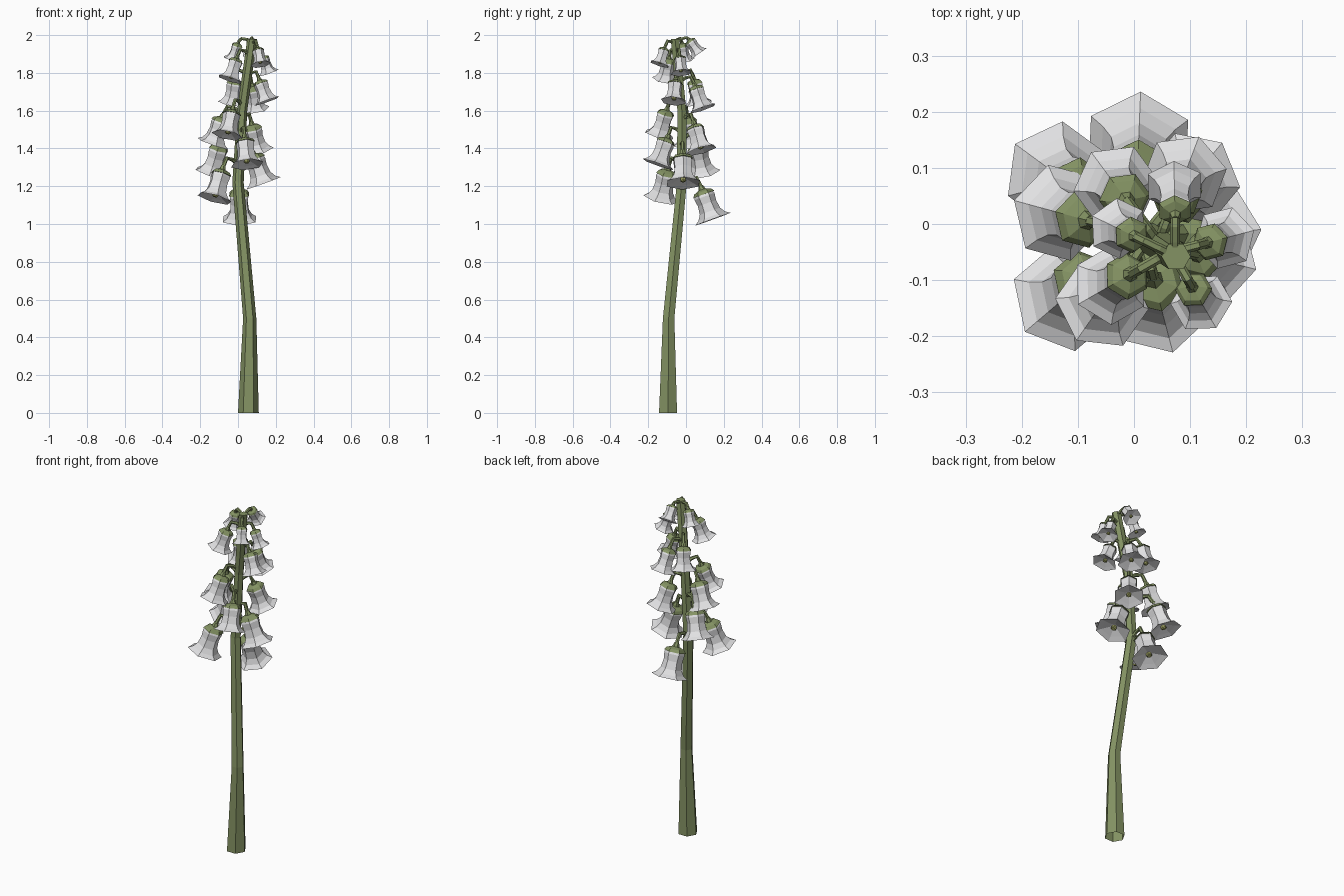
import bpy, bmesh, math
from mathutils import Vector

cube = bpy.data.objects.get("Cube")
if cube:
    bpy.data.objects.remove(cube)

SIDES = 6
UP = Vector((0, 0, 1))


def material(name, colour):
    m = bpy.data.materials.new(name)
    m.use_nodes = True
    m.diffuse_color = colour
    m.node_tree.nodes["Principled BSDF"].inputs["Base Color"].default_value = colour
    return m


GREEN = material("stem_green", (0.23, 0.29, 0.125, 1))
WHITE = material("petal_white", (0.76, 0.76, 0.77, 1))
OLIVE = material("pistil_yellow_green", (0.42, 0.44, 0.15, 1))


def loft(name, rings, mat, close_start=True):
    """Skin six-sided rings given as (centre, axis, outward, radius)."""
    bm = bmesh.new()
    loops = []
    for centre, axis, outward, radius in rings:
        a = axis.normalized()
        u = (outward - a * outward.dot(a)).normalized()
        v = a.cross(u)
        loops.append([bm.verts.new(centre + radius * (u * math.cos(t) + v * math.sin(t)))
                      for t in (math.tau * i / SIDES for i in range(SIDES))])
    for low, high in zip(loops, loops[1:]):
        for i in range(SIDES):
            j = (i + 1) % SIDES
            bm.faces.new((low[i], low[j], high[j], high[i]))
    if close_start:
        bm.faces.new(loops[0][::-1])
    bm.faces.new(loops[-1])
    bmesh.ops.recalc_face_normals(bm, faces=bm.faces)
    mesh = bpy.data.meshes.new(name)
    bm.to_mesh(mesh)
    bm.free()
    mesh.materials.append(mat)
    bpy.context.collection.objects.link(bpy.data.objects.new(name, mesh))


# Bent stalk, open at the foot: centre points and radii
STEM = [((0.055, -0.095, 0), 0.055), ((0.062, -0.092, 0.5), 0.035),
        ((0.0, -0.022, 1.22), 0.03), ((0.022, -0.022, 1.6), 0.027),
        ((0.075, -0.058, 1.98), 0.026)]
loft("stem", [(Vector(p), UP, Vector((1, 0, 0)), r) for p, r in STEM], GREEN, False)


def stem_at(z):
    for (a, _), (b, _) in zip(STEM, STEM[1:]):
        if z <= b[2]:
            break
    a, b = Vector(a), Vector(b)
    return a.lerp(b, min(1, (z - a.z) / (b.z - a.z)))


# Profiles in units of the mouth radius: (radius, height above mouth).
# The bell runs from its shallow throat out to the lip and up the outside.
BELL = [(0.2, 0.3), (0.7, 0.12), (1.0, 0.0),
        (0.75, 0.17), (0.57, 0.45), (0.51, 0.9), (0.56, 1.28), (0.48, 1.52)]
CAP = [(0.48, 1.4), (0.6, 1.4), (0.48, 1.56), (0.2, 1.67), (0.12, 1.9)]
PISTIL = [(0.12, 0.1), (0.17, 0.16), (0.1, 0.5)]


def flower(x, y, z, size, tilt=20):
    mouth = Vector((x, y, z))
    out = mouth - stem_at(z + 1.8 * size)
    out.z = 0
    out.normalize()
    t = math.radians(tilt)
    axis = UP * math.cos(t) - out * math.sin(t)

    def turned(profile):
        return [(mouth + axis * h * size, axis, out, r * size) for r, h in profile]

    loft("bell", turned(BELL), WHITE)
    loft("cap", turned(CAP), GREEN)
    loft("pistil", turned(PISTIL), OLIVE)

    # Arched stalk from the stem over to the cap
    tip = mouth + axis * 1.86 * size
    root = stem_at(min(tip.z + 0.005, 1.965))
    lift = min(0.45 * size, max(0.006, 1.982 - tip.z))
    path = [root, root.lerp(tip, 0.4) + UP * lift * 0.75,
            root.lerp(tip, 0.78) + UP * lift, tip]
    side = out.cross(UP)
    rings = []
    for i, p in enumerate(path):
        direction = path[min(i + 1, 3)] - path[max(i - 1, 0)]
        rings.append((p, direction, side, 0.05 * size + 0.006))
    loft("flower_stalk", rings, GREEN)


# Flowers spiralling up the stem: mouth centre, mouth radius, outward tilt
FLOWERS = [
    (0.008, 0.142, 1.025, 0.1), (-0.125, -0.133, 1.135, 0.097),
    (0.135, -0.015, 1.215, 0.098), (-0.14, 0.09, 1.27, 0.095),
    (0.048, -0.148, 1.315, 0.089), (0.105, 0.082, 1.39, 0.087),
    (-0.133, 0.02, 1.425, 0.089), (-0.057, -0.142, 1.47, 0.085),
    (0.09, 0.088, 1.61, 0.077), (-0.032, 0.068, 1.64, 0.077, 14),
    (0.153, -0.065, 1.65, 0.071), (-0.042, -0.11, 1.765, 0.071),
    (0.162, -0.025, 1.8, 0.057), (0.12, -0.14, 1.845, 0.056),
    (-0.028, -0.008, 1.87, 0.055), (0.072, 0.068, 1.902, 0.054, 35),
]
for f in FLOWERS:
    flower(*f)
